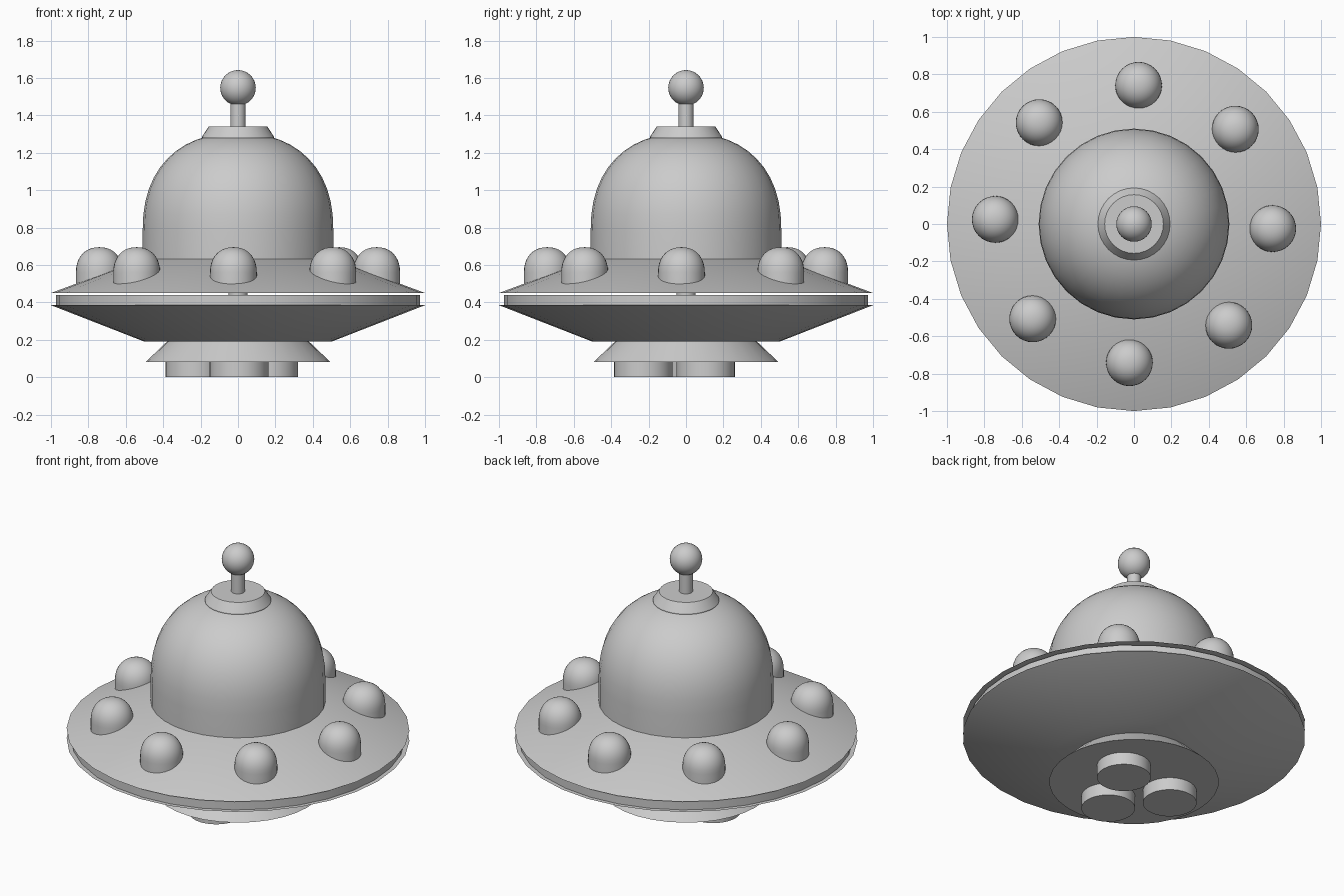
import bpy, bmesh, math

cube = bpy.data.objects.get("Cube")
if cube:
    bpy.data.objects.remove(cube, do_unlink=True)

# Single painted-metal colour
grey = bpy.data.materials.new("plain grey")
grey.use_nodes = True
COLOUR = (0.6, 0.6, 0.6, 1)
grey.diffuse_color = COLOUR
grey.node_tree.nodes["Principled BSDF"].inputs["Base Color"].default_value = COLOUR


def lathe(name, profile, sides=32, location=(0, 0, 0)):
    """Spin a bottom-to-top (radius, height) profile into a closed solid."""
    bm = bmesh.new()
    rings = []
    for r, z in profile:
        if r < 1e-5:
            rings.append([bm.verts.new((0, 0, z))])
        else:
            rings.append([bm.verts.new((r * math.cos(a), r * math.sin(a), z))
                          for a in (math.tau * i / sides for i in range(sides))])
    for low, high in zip(rings, rings[1:]):
        for i in range(sides):
            j = (i + 1) % sides
            if len(high) == 1:
                bm.faces.new((low[i], low[j], high[0]))
            elif len(low) == 1:
                bm.faces.new((low[0], high[j], high[i]))
            else:
                bm.faces.new((low[i], low[j], high[j], high[i]))
    if len(rings[0]) > 1:
        bm.faces.new(rings[0][::-1])
    if len(rings[-1]) > 1:
        bm.faces.new(rings[-1])
    mesh = bpy.data.meshes.new(name)
    bm.to_mesh(mesh)
    bm.free()
    mesh.materials.append(grey)
    obj = bpy.data.objects.new(name, mesh)
    obj.location = location
    bpy.context.collection.objects.link(obj)
    bpy.ops.object.select_all(action='DESELECT')
    obj.select_set(True)
    bpy.context.view_layer.objects.active = obj
    bpy.ops.object.shade_smooth_by_angle(angle=math.radians(30))
    return obj


def dome_profile(radius, base, shoulder, height, power, steps=12):
    """Straight wall up to the shoulder, then a rounded cap."""
    points = [(radius, base)]
    for i in range(steps + 1):
        a = math.pi / 2 * i / steps
        r = radius * max(math.cos(a), 0) ** (2 / power)
        points.append((r if i < steps else 0, shoulder + height * math.sin(a) ** (2 / power)))
    return points


# Saucer: upper and lower cones with a recessed band between them
lathe("upper_hull", [(1, 0.45), (0.49, 0.64)])
lathe("hull_hub", [(0.05, 0.43), (0.05, 0.46)])
lathe("rim_band", [(0.973, 0.385), (0.973, 0.44)])
lathe("lower_hull", [(0.5, 0.19), (1, 0.385)])

# Underside skirt and its three thrusters
lathe("bottom_skirt", [(0.495, 0.08), (0.38, 0.19)])
for i, (x, y) in enumerate([(0.165, 0.105), (0.005, -0.228), (-0.23, 0.05)]):
    lathe(f"thruster_{i + 1}", [(0.157, 0), (0.157, 0.09)], location=(x, y, 0))

# Cabin dome, cap and aerial
lathe("cabin_dome", dome_profile(0.51, 0.6, 0.78, 0.525, 2.3))
lathe("dome_cap", [(0.193, 1.27), (0.193, 1.285), (0.157, 1.34)])
lathe("aerial_rod", [(0.04, 1.33), (0.04, 1.48)])
ball = [(0.095 * math.sin(math.pi * i / 16), -0.095 * math.cos(math.pi * i / 16))
        for i in range(17)]
lathe("aerial_ball", ball, location=(0, 0, 1.547))

# Ring of eight lamps on the upper hull
for i in range(8):
    a = math.radians(45 * i - 1.9)
    lathe(f"lamp_{i + 1}", dome_profile(0.125, 0.46, 0.56, 0.135, 2.2, 10),
          location=(0.742 * math.cos(a), 0.742 * math.sin(a), 0))
